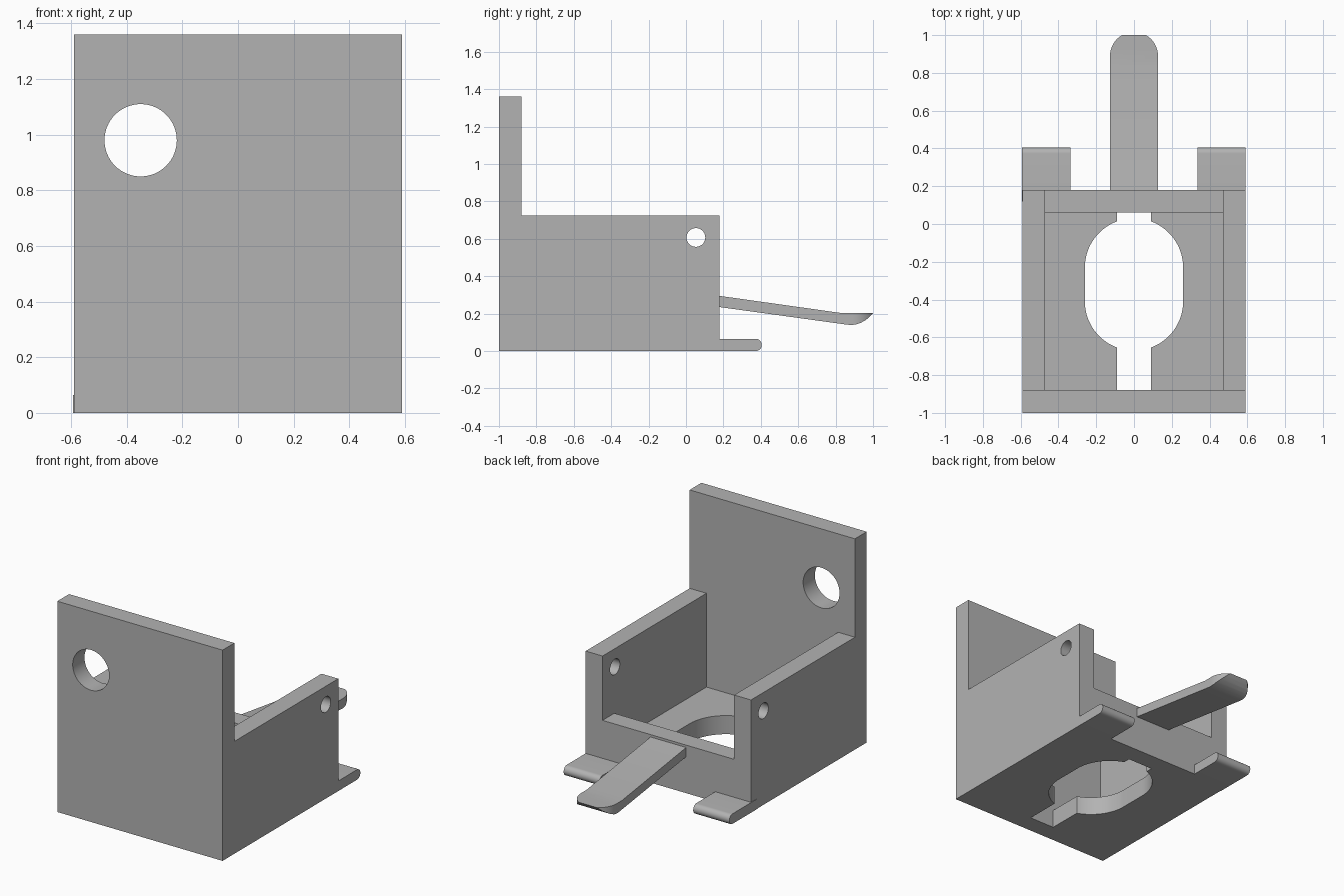
import bpy, bmesh
from math import sin, cos, pi, radians, asin
from mathutils import Vector

cube = bpy.data.objects.get("Cube")
if cube:
    bpy.data.objects.remove(cube, do_unlink=True)

grey = bpy.data.materials.new("plain grey")
grey.use_nodes = True
COLOR = (0.45, 0.45, 0.45, 1)
grey.diffuse_color = COLOR
grey.node_tree.nodes["Principled BSDF"].inputs["Base Color"].default_value = COLOR


def prism(name, outline, axis, low, high):
    """Extrude a 2D outline along an axis: x takes (y, z), y takes (x, z), z takes (x, y)."""
    def place(p):
        coords = list(p)
        coords.insert("xyz".index(axis), low)
        return coords
    bm = bmesh.new()
    face = bm.faces.new([bm.verts.new(place(p)) for p in outline])
    new = bmesh.ops.extrude_face_region(bm, geom=[face])["geom"]
    shift = Vector([high - low if a == axis else 0 for a in "xyz"])
    bmesh.ops.translate(bm, verts=[v for v in new if isinstance(v, bmesh.types.BMVert)], vec=shift)
    bmesh.ops.recalc_face_normals(bm, faces=bm.faces)
    mesh = bpy.data.meshes.new(name)
    bm.to_mesh(mesh)
    bm.free()
    mesh.materials.append(grey)
    obj = bpy.data.objects.new(name, mesh)
    bpy.context.collection.objects.link(obj)
    return obj


def arc(cx, cy, r, start, end, steps=24):
    angles = [start + (end - start) * i / steps for i in range(steps + 1)]
    return [(cx + r * cos(a), cy + r * sin(a)) for a in angles]


def circle(cx, cy, r):
    return arc(cx, cy, r, 0, 2 * pi, 64)[:-1]


def activate(obj):
    bpy.ops.object.select_all(action="DESELECT")
    obj.select_set(True)
    bpy.context.view_layer.objects.active = obj


def combine(obj, tool, operation="DIFFERENCE"):
    """Apply a boolean and remove the tool."""
    activate(obj)
    mod = obj.modifiers.new("cut", "BOOLEAN")
    mod.operation, mod.solver, mod.object = operation, "EXACT", tool
    bpy.ops.object.modifier_apply(modifier=mod.name)
    bpy.data.objects.remove(tool, do_unlink=True)


def smooth(obj):
    activate(obj)
    bpy.ops.object.shade_smooth_by_angle(angle=radians(25))


# Bracket body: tall front plate with lower side walls
W, FRONT, INNER, BACK = 0.59, -1.0, -0.88, 0.18
WALL, FLOOR, SILL = 0.47, 0.12, 0.31
body = prism("bracket_body", [(FRONT, 0), (BACK, 0), (BACK, 0.725), (INNER, 0.725),
                              (INNER, 1.36), (FRONT, 1.36)], "x", -W, W)

# Open tray between the walls, with a low sill at the back
combine(body, prism("tray_cutter", [(INNER, FLOOR), (0.06, FLOOR), (0.06, SILL), (0.3, SILL),
                                    (0.3, 2), (INNER, 2)], "x", -WALL, WALL))

# Floor opening: rounded slot crossed by a narrow channel
R, SLOT = 0.26, 0.09
a = asin((R * R - SLOT * SLOT) ** 0.5 / R)
opening = ([(SLOT, INNER)] + arc(0, -0.41, R, -a, 0) + arc(0, -0.23, R, 0, a)
           + [(SLOT, 0.06), (-SLOT, 0.06)] + arc(0, -0.23, R, pi - a, pi)
           + arc(0, -0.41, R, pi, pi + a) + [(-SLOT, INNER)])
combine(body, prism("floor_cutter", opening, "z", -0.1, 0.2))

# Round holes in the front plate and through both side walls
combine(body, prism("plate_hole_cutter", circle(-0.35, 0.98, 0.13), "y", -1.2, -0.7))
combine(body, prism("wall_hole_cutter", circle(0.053, 0.607, 0.05), "x", -1, 1))
smooth(body)

# Round-nosed feet at the back
h = 0.0325
foot_side = [(0.12, 0)] + arc(0.405 - h, h, h, -pi / 2, pi / 2, 16) + [(0.12, 2 * h)]
for name, x0, x1 in (("right_foot", -0.593, -0.335), ("left_foot", 0.335, W)):
    smooth(prism(name, foot_side, "x", x0, x1))

# Sloping tongue with an upturned, rounded tip
tongue_side = [(0.12, 0.243), (0.86, 0.141), (0.885, 0.139), (0.91, 0.142), (0.935, 0.151),
               (0.96, 0.165), (0.98, 0.181), (1.0, 0.203), (0.83, 0.203), (0.12, 0.303)]
tongue = prism("tongue", tongue_side, "x", -0.2, 0.2)
tip = [(-0.127, 0)] + [(0.127, 0)] + arc(0, 0.89, 0.127, 0, pi, 32)
combine(tongue, prism("tongue_outline", tip, "z", 0, 0.6), "INTERSECT")
smooth(tongue)
